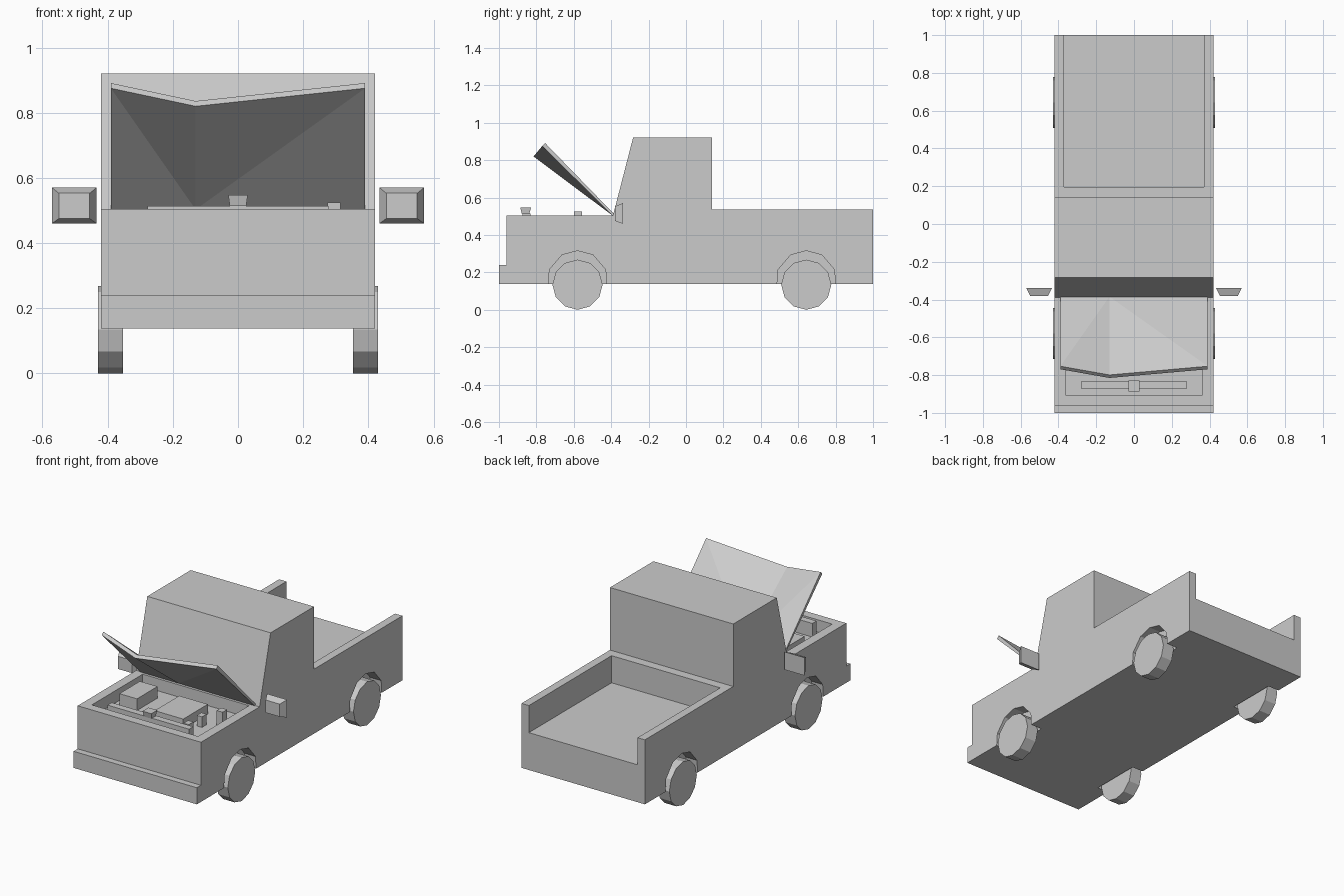
import bpy, bmesh, math
from mathutils import Matrix

if "Cube" in bpy.data.objects:
    bpy.data.objects.remove(bpy.data.objects["Cube"])


def new_object(name, bm):
    bmesh.ops.recalc_face_normals(bm, faces=bm.faces)
    me = bpy.data.meshes.new(name)
    bm.to_mesh(me)
    bm.free()
    ob = bpy.data.objects.new(name, me)
    bpy.context.collection.objects.link(ob)
    return ob


def box(name, x, y, z):
    bm = bmesh.new()
    bmesh.ops.create_cube(bm, size=1)
    for v in bm.verts:
        v.co = [lo + (c + 0.5) * (hi - lo) for c, (lo, hi) in zip(v.co, (x, y, z))]
    return new_object(name, bm)


def extrude_x(name, profile, x0, x1):
    """Extrude a (y, z) outline along x."""
    bm = bmesh.new()
    face = bm.faces.new([bm.verts.new((x0, y, z)) for y, z in profile])
    ext = bmesh.ops.extrude_face_region(bm, geom=[face])
    for v in ext['geom']:
        if isinstance(v, bmesh.types.BMVert):
            v.co.x = x1
    return new_object(name, bm)


def loft(name, rings):
    """Box-like solid between two four-point rings."""
    bm = bmesh.new()
    a, b = [[bm.verts.new(p) for p in r] for r in rings]
    bm.faces.new(a)
    bm.faces.new(b)
    for i in range(4):
        j = (i + 1) % 4
        bm.faces.new((a[i], a[j], b[j], b[i]))
    return new_object(name, bm)


def rect(x0, x1, p0, p1, at):
    return [at(x0, p0), at(x1, p0), at(x1, p1), at(x0, p1)]


def cut(target, cutter):
    cutter.hide_render = True
    mod = target.modifiers.new("cut", 'BOOLEAN')
    mod.operation = 'DIFFERENCE'
    mod.solver = 'EXACT'
    mod.object = cutter
    bpy.context.view_layer.objects.active = target
    bpy.ops.object.modifier_apply(modifier=mod.name)
    bpy.data.objects.remove(cutter)


# body with bumper, bonnet deck, cab and bed sides
body = extrude_x("body", [
    (-1, .138), (-1, .24), (-.96, .24), (-.96, .505), (-.39, .505), (-.283, .92),
    (.14, .92), (.14, .535), (1, .535), (1, .138)], -.42, .42)

# open load bed and engine bay
cut(body, box("bed_cutter", (-.37, .37), (.196, 1.1), (.368, .7)))
cut(body, box("bay_cutter", (-.362, .362), (-.905, -.41), (.43, .6)))

# wheel arches and wheels
arch = [(-.156, .05), (-.156, .138), (-.15, .215), (-.083, .293), (0, .315),
        (.083, .293), (.15, .215), (.156, .138), (.156, .05)]
for end, yc in (("front", -.58), ("rear", .643)):
    for side, s in (("left", -1), ("right", 1)):
        cut(body, extrude_x("arch_cutter", [(yc + y, z) for y, z in arch], s * .345, s * .5))
        bm = bmesh.new()
        bmesh.ops.create_cone(bm, cap_ends=True, segments=12, radius1=.134, radius2=.134,
                              depth=.077, matrix=Matrix.Rotation(math.pi / 2, 4, 'Y'))
        bmesh.ops.translate(bm, verts=bm.verts, vec=(s * .3915, yc, .134))
        new_object(f"{end}_{side}_wheel", bm)

# wing mirrors, narrowing to the front
for side, s in (("left", -1), ("right", 1)):
    loft(f"{side}_mirror", [
        rect(s * .434, s * .571, .46, .57, lambda x, z: (x, -.338, z)),
        rect(s * .455, s * .55, .475, .553, lambda x, z: (x, -.38, z))])

# raised bonnet, creased off centre
bm = bmesh.new()
xs = (-.39, -.13, .39)
hinge = [[bm.verts.new((x, y, z)) for x in xs] for y, z in ((-.392, .503), (-.385, .512))]
tip = [[bm.verts.new((x, y - d, z - 1.2 * d)) for x, d in zip(xs, (0, .046, 0))]
       for y, z in ((-.769, .875), (-.753, .891))]
for h, t in zip(hinge, tip):
    for i in (0, 2):
        bm.faces.new((h[i], h[1], t[i]))
        bm.faces.new((t[i], h[1], t[1]))
for row in (hinge, tip):
    for i in (0, 1):
        bm.faces.new((row[0][i], row[0][i + 1], row[1][i + 1], row[1][i]))
for i in (0, 2):
    bm.faces.new((hinge[0][i], tip[0][i], tip[1][i], hinge[1][i]))
new_object("bonnet", bm)

# engine bay contents
box("radiator", (-.278, .278), (-.873, -.832), (.425, .514))
loft("radiator_cap", [
    rect(-.025, .025, -.878, -.838, lambda x, y: (x, y, .513)),
    rect(-.03, .03, -.886, -.828, lambda x, y: (x, y, .548))])
box("battery", (-.325, -.205), (-.69, -.49), (.425, .502))
box("engine", (-.05, .145), (-.74, -.5), (.425, .49))
box("fluid_tank", (.275, .315), (-.6, -.555), (.425, .524))
box("front_canister", (.165, .2), (-.765, -.72), (.425, .48))
box("rear_canister", (.185, .22), (-.665, -.62), (.425, .495))
